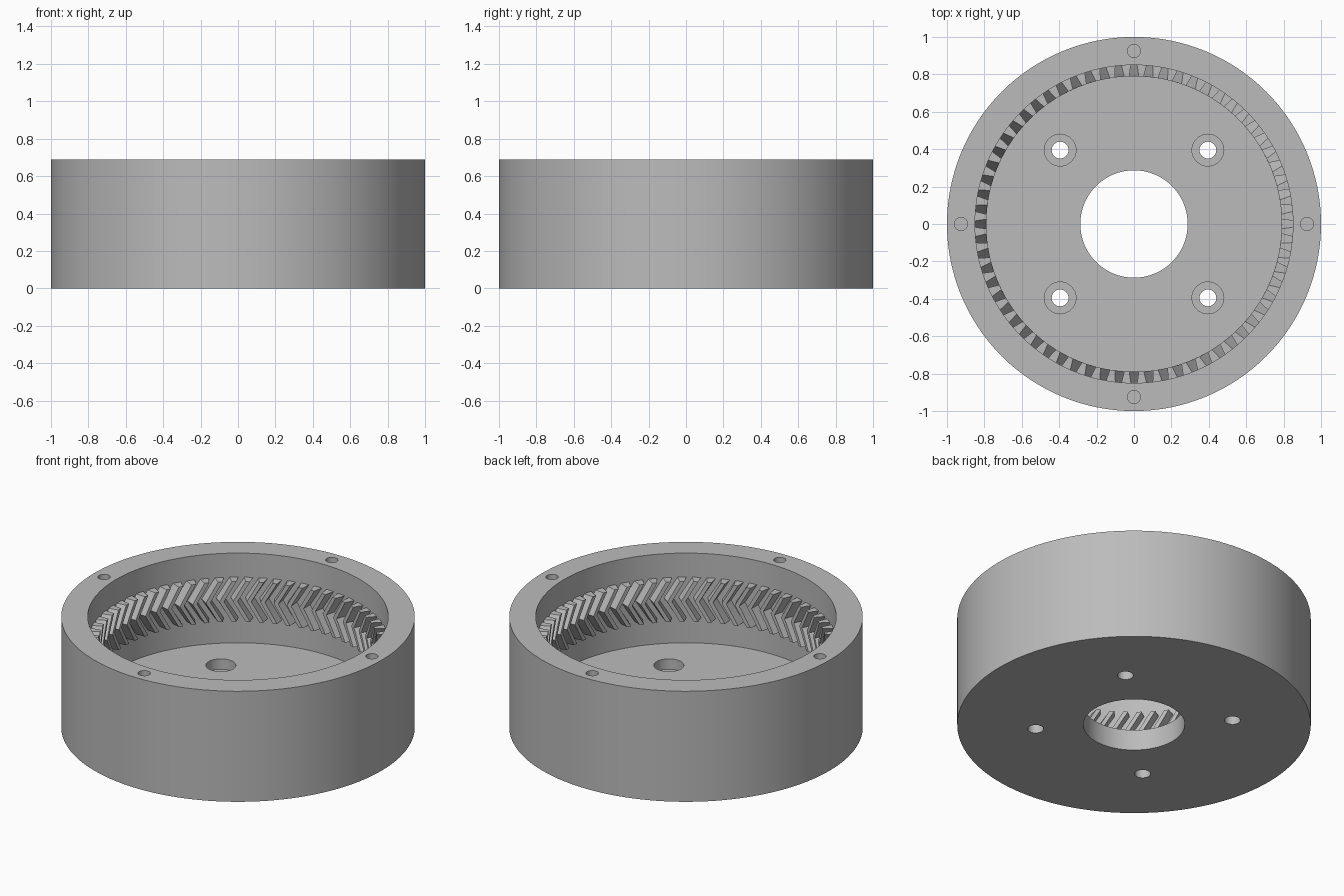
import bpy, bmesh, math
from mathutils import Vector

old = bpy.data.objects.get("Cube")
if old:
    bpy.data.objects.remove(old, do_unlink=True)

HEIGHT, FLOOR, BORE = 0.69, 0.13, 0.85

# Single grey material
grey = bpy.data.materials.new("plain_grey")
grey.use_nodes = True
colour = (0.5, 0.5, 0.5, 1)
grey.diffuse_color = colour
grey.node_tree.nodes["Principled BSDF"].inputs["Base Color"].default_value = colour


def finish(bm, name):
    bmesh.ops.recalc_face_normals(bm, faces=bm.faces)
    mesh = bpy.data.meshes.new(name)
    bm.to_mesh(mesh)
    bm.free()
    obj = bpy.data.objects.new(name, mesh)
    bpy.context.collection.objects.link(obj)
    mesh.materials.append(grey)
    return obj


def cylinder(name, radius, low, high, x=0, y=0, sides=32):
    bm = bmesh.new()
    bmesh.ops.create_cone(bm, cap_ends=True, segments=sides, radius1=radius,
                          radius2=radius, depth=high - low)
    bmesh.ops.translate(bm, verts=bm.verts, vec=Vector((x, y, (low + high) / 2)))
    return finish(bm, name)


def activate(obj):
    bpy.ops.object.select_all(action='DESELECT')
    obj.select_set(True)
    bpy.context.view_layer.objects.active = obj


def cut(body, cutter):
    cutter.hide_render = True
    activate(body)
    mod = body.modifiers.new("cut", 'BOOLEAN')
    mod.operation = 'DIFFERENCE'
    mod.solver = 'EXACT'
    mod.object = cutter
    bpy.ops.object.modifier_apply(modifier=mod.name)
    bpy.data.objects.remove(cutter, do_unlink=True)


# Cup-shaped housing with a central opening
housing = cylinder("ring_gear_housing", 1, 0, HEIGHT, sides=128)
cut(housing, cylinder("bore", BORE, FLOOR, 1, sides=128))
cut(housing, cylinder("centre_opening", 0.287, -0.1, 0.3, sides=64))

# Counterbored screw holes in the floor
for x in (-0.395, 0.395):
    for y in (-0.395, 0.395):
        cut(housing, cylinder("counterbore", 0.085, 0.065, 0.3, x, y))
        cut(housing, cylinder("screw_hole", 0.045, -0.1, 0.1, x, y))

# Blind holes in the rim
for i in range(4):
    a = i * math.pi / 2
    cut(housing, cylinder("rim_hole", 0.035, HEIGHT - 0.2, 1,
                          0.925 * math.cos(a), 0.925 * math.sin(a)))

activate(housing)
bpy.ops.object.shade_smooth_by_angle(angle=math.radians(30))

# Herringbone teeth: trapezoid sections swept up with a reversing twist
TEETH, STEPS = 64, 8
Z_LOW, Z_HIGH, TWIST = 0.29, 0.54, 0.09
TIP, ROOT = 0.79, BORE + 0.01
pitch = 2 * math.pi / TEETH
section = [(TIP, -0.013), (TIP, 0.013), (ROOT, 0.027), (ROOT, -0.027)]

bm = bmesh.new()
for t in range(TEETH):
    rings = []
    for s in range(STEPS + 1):
        f = s / STEPS
        twist = TWIST * (1 - abs(2 * f - 1))
        centre = (t + 0.5) * pitch + twist
        z = Z_LOW + f * (Z_HIGH - Z_LOW)
        ring = []
        for radius, offset in section:
            a = centre + offset / radius
            ring.append(bm.verts.new((radius * math.cos(a), radius * math.sin(a), z)))
        rings.append(ring)
    for lower, upper in zip(rings, rings[1:]):
        for i in range(4):
            j = (i + 1) % 4
            bm.faces.new((lower[i], lower[j], upper[j], upper[i]))
    bm.faces.new(rings[0][::-1])
    bm.faces.new(rings[-1])
teeth = finish(bm, "herringbone_teeth")
activate(teeth)
bpy.ops.object.shade_smooth_by_angle(angle=math.radians(15))
